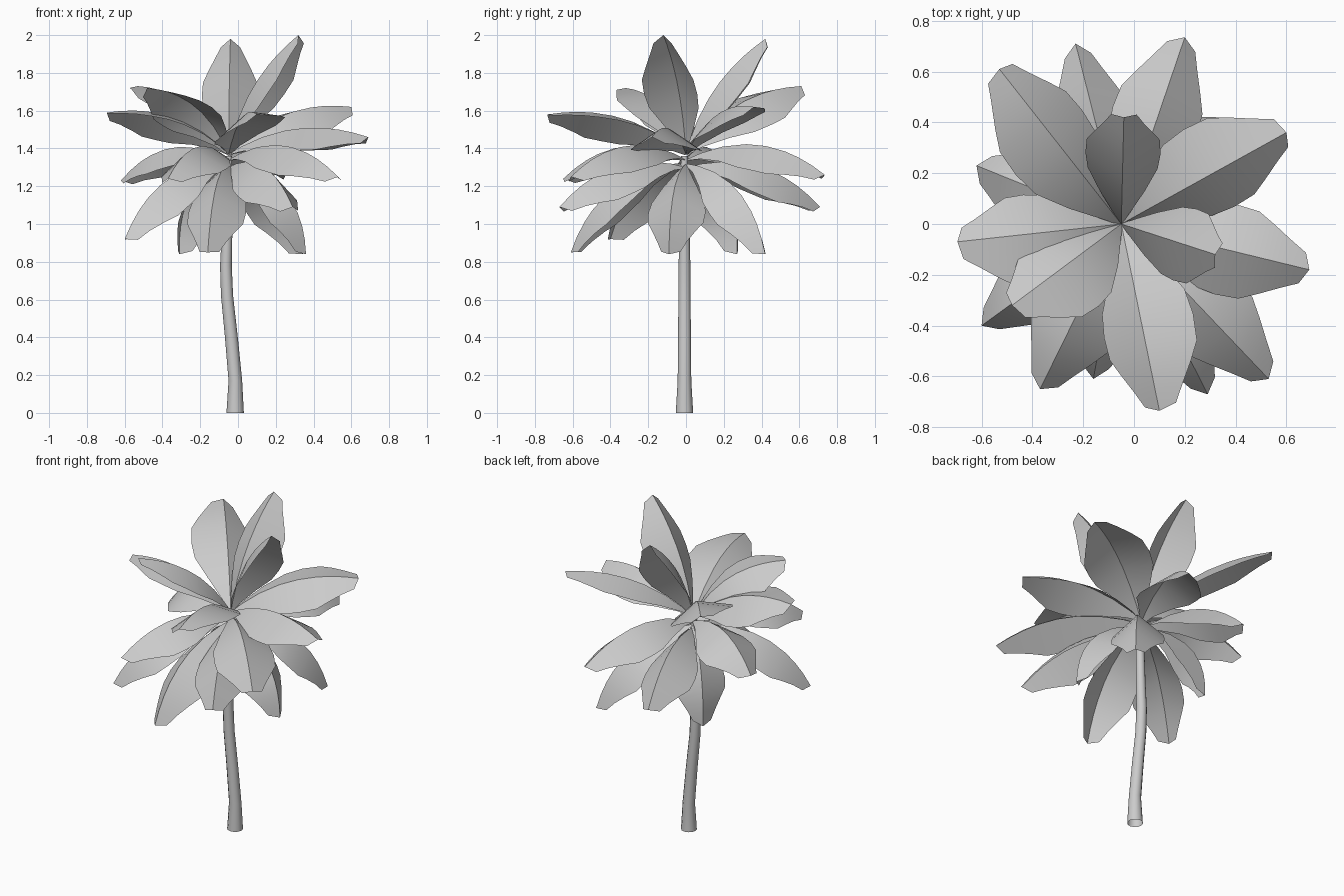
import bpy, bmesh, math
from mathutils import Vector

cube = bpy.data.objects.get("Cube")
if cube:
    bpy.data.objects.remove(cube, do_unlink=True)

grey = bpy.data.materials.new("pale_grey")
grey.use_nodes = True
colour = (0.6, 0.6, 0.6, 1)
grey.diffuse_color = colour
grey.node_tree.nodes["Principled BSDF"].inputs["Base Color"].default_value = colour


def finish(name, bm, angle):
    """Turn a bmesh into a shaded object."""
    mesh = bpy.data.meshes.new(name)
    bm.to_mesh(mesh)
    bm.free()
    mesh.materials.append(grey)
    obj = bpy.data.objects.new(name, mesh)
    bpy.context.collection.objects.link(obj)
    bpy.ops.object.select_all(action="DESELECT")
    obj.select_set(True)
    bpy.context.view_layer.objects.active = obj
    bpy.ops.object.shade_smooth_by_angle(angle=math.radians(angle))
    return obj


# Frond outline: (fraction of length, share of the greatest half width)
OUTLINE = [(0, .04), (.1, .25), (.25, .6), (.42, .93), (.56, 1),
           (.7, .97), (.8, .77), (.9, .53), (.98, .34)]


def frond(name, base_z, tip, bow, width, fold, roll):
    """Arching leaf folded along a raised midrib, rolled about its length."""
    base, tip = Vector((-.05, 0, base_z)), Vector(tip)
    chord = tip - base
    flat_side = Vector((-chord.y, chord.x, 0)).normalized()
    lift = chord.cross(flat_side).normalized()
    control = base + chord / 2 + lift * bow * 2

    def ridge_at(s):
        return base * (1 - s) ** 2 + control * 2 * s * (1 - s) + tip * s * s

    bm = bmesh.new()
    previous = None
    for t, share in OUTLINE:
        tangent = (control - base) * (1 - t) + (tip - control) * t
        normal = tangent.cross(flat_side).normalized()
        side = flat_side * math.cos(roll) + normal * math.sin(roll)
        drop = (normal * math.cos(roll) - flat_side * math.sin(roll)) * fold
        w = width * share
        centre = ridge_at(t)
        rib = tip if t == OUTLINE[-1][0] else centre
        row = [bm.verts.new(p) for p in
               (centre + (side - drop) * w, rib, centre - (side + drop) * w)]
        if previous:
            for a in range(2):
                bm.faces.new((previous[a], previous[a + 1], row[a + 1], row[a]))
        previous = row
    return finish(name, bm, 25)


# Tiers of fronds: base height, arch, half width, fold depth, roll, and tips
TIERS = {
    "upright_frond": (1.37, .07, .148, .85, 0, [(-.04, .42, 1.98), (.32, -.12, 2.0)]),
    "rising_frond": (1.37, .09, .19, .45, .3,
                     [(-.53, .61, 1.73), (-.48, -.32, 1.72), (.1, -.735, 1.58),
                      (.6, .36, 1.62), (-.695, -.07, 1.59)]),
    "level_frond": (1.37, .09, .182, .65, 0, [(.69, -.18, 1.46)]),
    "spreading_frond": (1.34, .12, .175, .7, .05,
                        [(.2, .735, 1.26), (.53, -.61, 1.25),
                         (-.37, -.65, 1.24), (-.62, .23, 1.23)]),
    "drooping_frond": (1.3, .115, .155, .95, .05,
                       [(-.23, .71, 1.09), (.29, -.67, 1.09)]),
    "hanging_frond": (1.32, .13, .155, .85, 0,
                      [(-.6, -.4, .92), (-.16, -.61, .85), (.36, -.09, .84),
                       (.34, .42, .84), (-.31, .27, .84)]),
}
for name, (base_z, bow, width, fold, roll, tips) in TIERS.items():
    for n, tip in enumerate(tips, 1):
        frond(f"{name}_{n}", base_z, tip, bow, width, fold, roll)

# Trunk: leaning rings of (x, height, radius), open at the foot
RINGS = [(-.015, 0, .046), (-.014, .17, .036), (-.035, .4, .034),
         (-.058, .62, .032), (-.064, .78, .031), (-.058, .95, .028),
         (-.052, 1.2, .025), (-.05, 1.36, .018)]
SIDES = 12
bm = bmesh.new()
rows = []
for x, z, r in RINGS:
    angles = [math.tau * k / SIDES for k in range(SIDES)]
    rows.append([bm.verts.new((x + r * math.cos(a), -.008 + r * math.sin(a), z))
                 for a in angles])
for low, high in zip(rows, rows[1:]):
    for k in range(SIDES):
        j = (k + 1) % SIDES
        bm.faces.new((low[k], low[j], high[j], high[k]))
bm.faces.new(rows[-1])
finish("trunk", bm, 40)
